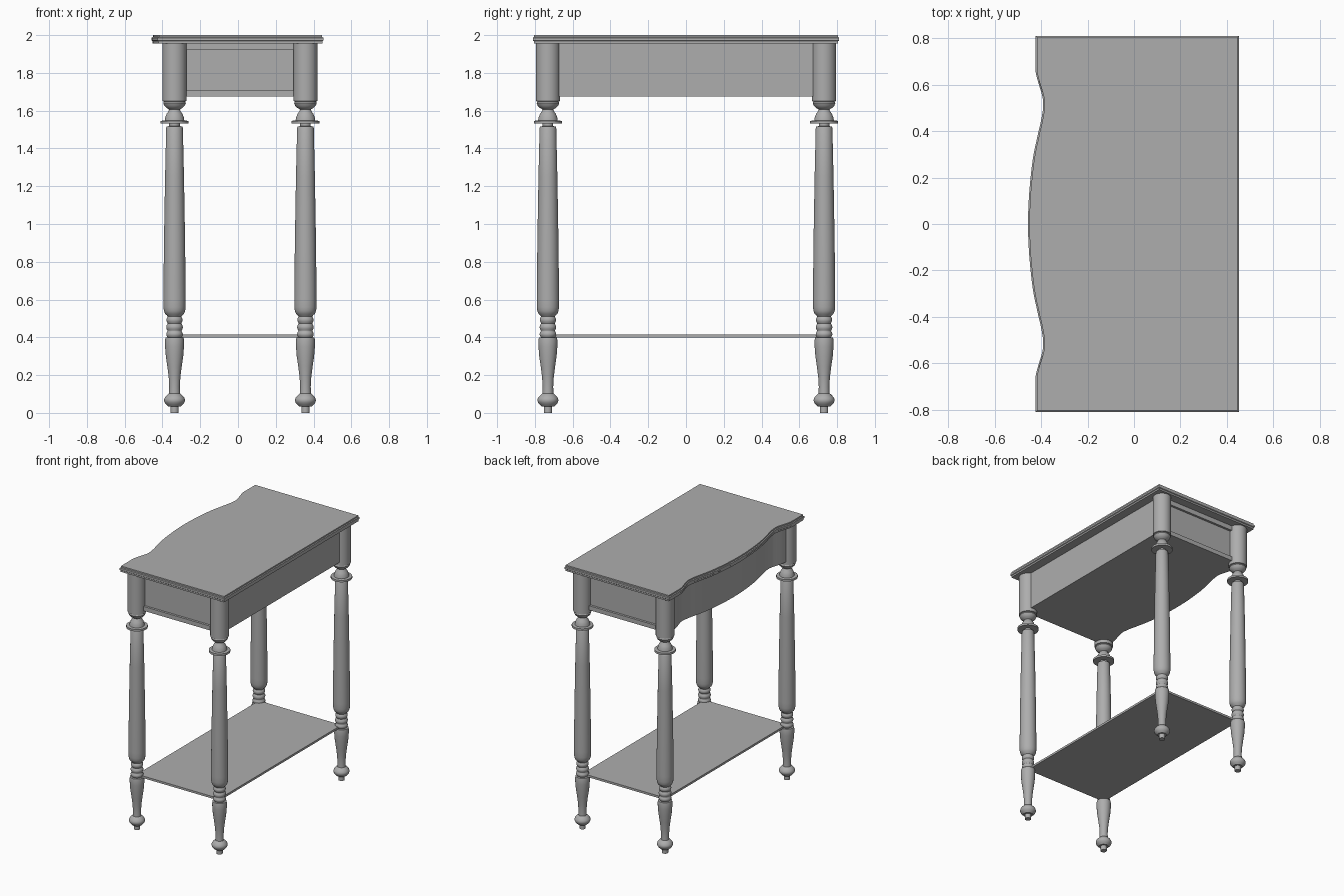
import bpy, bmesh, math

if "Cube" in bpy.data.objects:
    bpy.data.objects.remove(bpy.data.objects["Cube"])

grey = bpy.data.materials.new("grey_paint")
grey.diffuse_color = (0.42, 0.42, 0.42, 1)
grey.use_nodes = True
grey.node_tree.nodes["Principled BSDF"].inputs["Base Color"].default_value = grey.diffuse_color

LEG_X = (-0.336, 0.357)
LEG_Y = (-0.731, 0.731)


def finish(name, bm, angle=35):
    bmesh.ops.recalc_face_normals(bm, faces=bm.faces)
    me = bpy.data.meshes.new(name)
    bm.to_mesh(me)
    bm.free()
    me.materials.append(grey)
    ob = bpy.data.objects.new(name, me)
    bpy.context.collection.objects.link(ob)
    bpy.ops.object.select_all(action='DESELECT')
    ob.select_set(True)
    bpy.context.view_layer.objects.active = ob
    bpy.ops.object.shade_smooth_by_angle(angle=math.radians(angle))
    return ob


def box(name, x0, x1, y0, y1, z0, z1):
    bm = bmesh.new()
    bmesh.ops.create_cube(bm, size=1)
    for v in bm.verts:
        v.co = ((x0 + x1) / 2 + v.co.x * (x1 - x0),
                (y0 + y1) / 2 + v.co.y * (y1 - y0),
                (z0 + z1) / 2 + v.co.z * (z1 - z0))
    return finish(name, bm)


def loft(name, rings, angle=35):
    """Skin a stack of equal closed rings and cap both ends."""
    bm = bmesh.new()
    vs = [[bm.verts.new(p) for p in r] for r in rings]
    n = len(vs[0])
    for a, b in zip(vs, vs[1:]):
        for i in range(n):
            j = (i + 1) % n
            bm.faces.new((a[i], a[j], b[j], b[i]))
    bm.faces.new(vs[0][::-1])
    bm.faces.new(vs[-1])
    return finish(name, bm, angle)


# Serpentine front edge: x against distance from the middle
WAVE = [(0, -.457), (.1, -.454), (.2, -.446), (.3, -.433), (.4, -.412),
        (.46, -.398), (.515, -.391), (.55, -.395), (.6, -.41), (.66, -.425)]


def wave_x(y):
    y = abs(y)
    for i, ((a, xa), (b, xb)) in enumerate(zip(WAVE, WAVE[1:])):
        if y <= b:
            # smooth cubic between neighbouring points
            p = WAVE[i - 1][1] if i else WAVE[1][1]
            q = WAVE[i + 2][1] if i + 2 < len(WAVE) else xb
            t = (y - a) / (b - a)
            return 0.5 * (2 * xa + (xb - p) * t + (2*p - 5*xa + 4*xb - q) * t*t
                          + (3*xa - p - 3*xb + q) * t**3)
    return WAVE[-1][1]


def outline(z, half_y, right, shift, steps=64):
    ys = [half_y - 2 * half_y * i / steps for i in range(steps + 1)]
    return ([(wave_x(y) + shift, y, z) for y in ys]
            + [(right, -half_y, z), (right, half_y, z)])


# Table top with a stepped moulded edge
edge = [(.005, 1.956), (.005, 1.968), (0, 1.972), (0, 1.986), (.006, 1.99), (.006, 2.0)]
loft("table_top", [outline(z, .811 - d, .452 - d, d) for d, z in edge])

# Apron body with the curved drawer front and a closed underside
loft("drawer_case", [outline(z, .725, .38, .058) for z in (1.675, 1.956)])

# End frames: rails above and below a recessed panel, plus side stiles
for s, side in ((-1, "near"), (1, "far")):
    y0, y1 = sorted((s * .72, s * .742))
    box(side + "_end_top_rail", -.3, .32, y0, y1, 1.92, 1.956)
    box(side + "_end_bottom_rail", -.3, .32, y0, y1, 1.675, 1.708)

# Lower shelf
box("lower_shelf", LEG_X[0], LEG_X[1], LEG_Y[0], LEG_Y[1], .398, .414)


# Turned legs: radius, height
def arc(r0, bulge, z0, z1, n=6):
    return [(r0 + bulge * math.sin(math.pi * i / n), z0 + (z1 - z0) * i / n)
            for i in range(n + 1)]


turning = ([(.022, 0), (.022, .034)] + arc(.034, .022, .034, .1)
           + [(.029, .103), (.028, .14), (.031, .19), (.038, .245), (.046, .3),
              (.05, .35), (.051, .38), (.048, .398)]
           + arc(.037, .007, .4, .433, 5) + arc(.037, .007, .435, .472, 5)
           + arc(.036, .007, .474, .51, 5)
           + [(.04, .516), (.05, .525), (.056, .54), (.059, .56), (.059, .6),
              (.056, .9), (.05, 1.25), (.044, 1.51), (.041, 1.516), (.028, 1.518),
              (.028, 1.531), (.074, 1.531), (.074, 1.546), (.052, 1.548),
              (.049, 1.565), (.042, 1.583), (.032, 1.597), (.028, 1.606),
              (.042, 1.614), (.054, 1.626), (.06, 1.64), (.056, 1.648),
              (.064, 1.651), (.064, 1.957)])
SEG = 32
for ix, x in enumerate(LEG_X):
    for iy, y in enumerate(LEG_Y):
        rings = [[(x + r * math.cos(2 * math.pi * k / SEG),
                   y + r * math.sin(2 * math.pi * k / SEG), z) for k in range(SEG)]
                 for r, z in turning]
        loft(("front", "back")[ix] + ("_left", "_right")[iy] + "_leg", rings, 40)
